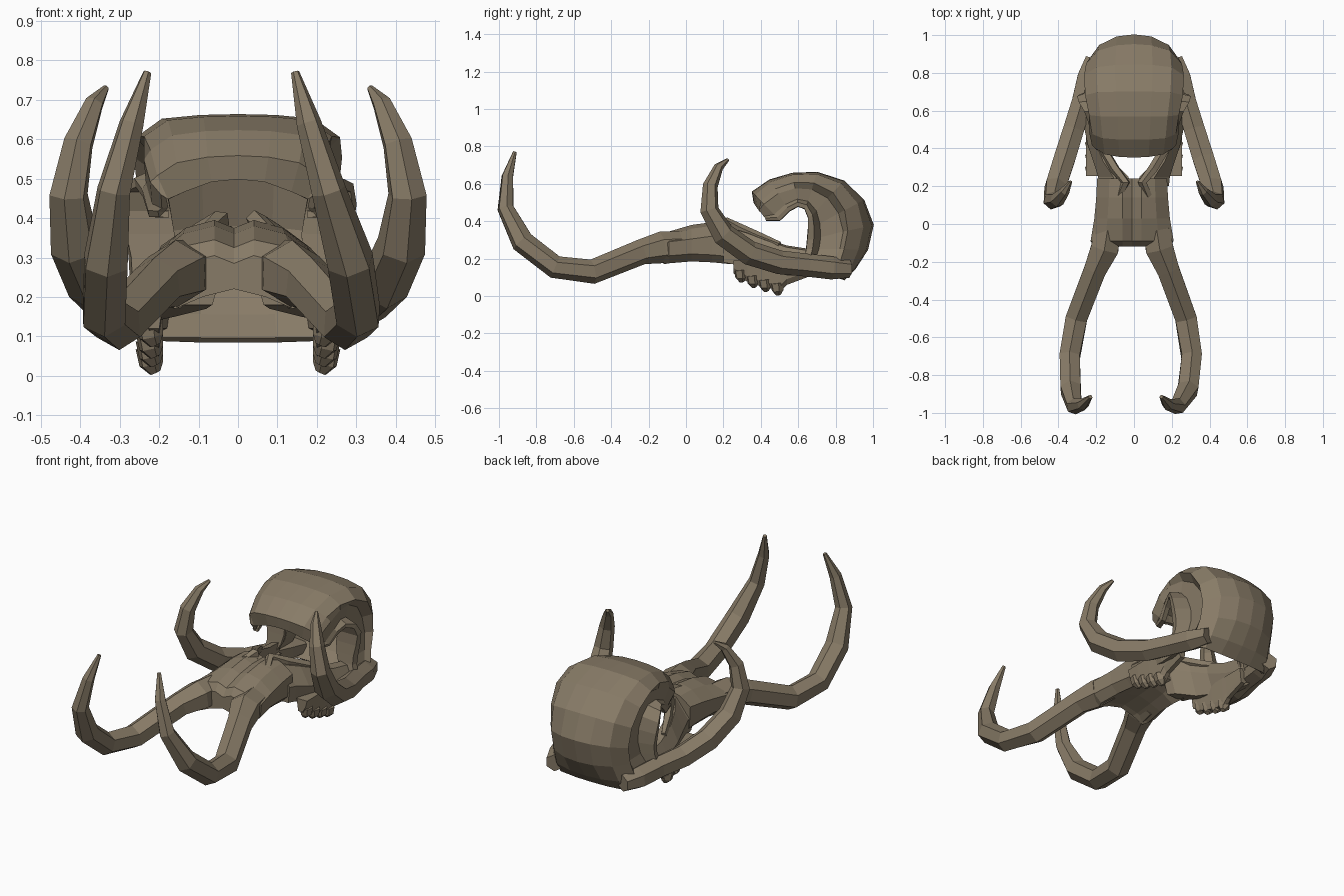
import bpy, bmesh, math
from mathutils import Vector

if "Cube" in bpy.data.objects:
    bpy.data.objects.remove(bpy.data.objects["Cube"])

bone = bpy.data.materials.new("aged bone")
bone.diffuse_color = (0.245, 0.198, 0.135, 1)
bone.use_nodes = True
bone.node_tree.nodes["Principled BSDF"].inputs["Base Color"].default_value = bone.diffuse_color


def make_object(name, rings, closed=True, caps=True, thickness=0):
    """Skin a list of point rings into one flat shaded object."""
    bm = bmesh.new()
    rows = [[bm.verts.new(p) for p in ring] for ring in rings]
    n = len(rows[0])
    for a, b in zip(rows, rows[1:]):
        for i in range(n if closed else n - 1):
            j = (i + 1) % n
            bm.faces.new((a[i], a[j], b[j], b[i]))
    if caps:
        bm.faces.new(rows[0][::-1])
        bm.faces.new(rows[-1])
    bmesh.ops.recalc_face_normals(bm, faces=bm.faces)
    mesh = bpy.data.meshes.new(name)
    bm.to_mesh(mesh)
    bm.free()
    mesh.materials.append(bone)
    ob = bpy.data.objects.new(name, mesh)
    bpy.context.collection.objects.link(ob)
    if thickness:
        mod = ob.modifiers.new("wall", 'SOLIDIFY')
        mod.thickness = thickness
        mod.offset = 0
    return ob


def tube(name, path, sides=6):
    """Tapering faceted horn along (x, y, z, radius) points."""
    pts = [Vector(p[:3]) for p in path]
    rings, up = [], Vector((0, 0, 1))
    for i, p in enumerate(pts):
        t = (pts[min(i + 1, len(pts) - 1)] - pts[max(i - 1, 0)]).normalized()
        up = (up - t * up.dot(t)).normalized()
        side = t.cross(up)
        r = path[i][3] * 1.06
        rings.append([p + r * (math.cos(a) * side + math.sin(a) * up)
                      for a in (2 * math.pi * (k + .5) / sides for k in range(sides))])
    return make_object(name, rings)


# Cranium: hollow C-shaped shell
# outer y,z, inner y,z, half width, side recess, shoulder rounding
stations = [
    (.37, .50, .43, .41, .175, 0, .35), (.36, .555, .50, .41, .20, 0, .12),
    (.45, .615, .55, .46, .215, 0, .08), (.57, .65, .60, .485, .23, .02, .06),
    (.70, .655, .64, .47, .25, .05, .06), (.84, .61, .66, .42, .255, .06, .08),
    (.945, .51, .66, .36, .245, .06, .12), (.995, .38, .655, .30, .235, .05, .16),
    (.965, .25, .65, .25, .235, .04, .16), (.90, .15, .64, .20, .25, .03, .10),
    (.84, .09, .63, .14, .26, 0, .05)]
rings = []
for yo, zo, yi, zi, w, rec, rnd in stations:
    half = [(w * .38, rnd * .2), (w * .76, rnd), (w, rnd + .22), (w + .015 - rec, .44),
            (w + .01 - rec, .82), (w + .02 + rec * .3, .93), (w + .02 + rec * .2, 1),
            (w - rec * 1.4, 1)]
    row = [(x, yo + (yi - yo) * t, zo + (zi - zo) * t) for x, t in half]
    rings.append([(-x, y, z) for x, y, z in row[::-1]] + [(0, yo, zo)] + row)
make_object("cranium", rings, closed=False, caps=False, thickness=.018)

# Snout: arched loft; y, half width, ridge z, shoulder z, bottom z, arch z
rings = []
for y, w, zr, zs, zb, za in [(-.12, .20, .295, .27, .17, .22), (-.09, .22, .335, .29, .175, .225),
                             (.03, .20, .37, .305, .185, .23), (.14, .19, .385, .32, .18, .24),
                             (.24, .185, .385, .33, .17, .26)]:
    half = [(.05, zr + .01), (w * .65, zr - .01), (w, zs), (w * .97, zb + .04),
            (w * .75, zb), (w * .4, za - .02)]
    rings.append([(-.01, y, zr - .01)] + [(x - .01, y, z) for x, z in half] +
                 [(-.01, y, za)] + [(-x - .01, y, z) for x, z in half[::-1]])
make_object("snout", rings)

# Front tusks: y, z, radius, with a slightly different spread left and right
tusk = [(-.03, .265, .075), (-.13, .26, .08), (-.24, .235, .064), (-.5, .13, .062),
        (-.70, .155, .058), (-.875, .29, .058), (-.965, .47, .042), (-.955, .64, .03),
        (-.915, .77, .01)]
spread = {"left": (-.14, -.155, -.205, -.305, -.34, -.335, -.315, -.27, -.23),
          "right": (.12, .135, .18, .275, .305, .285, .23, .18, .145)}
for side, xs in spread.items():
    tube(side + "_front_tusk", [(x,) + p for x, p in zip(xs, tusk)])

for side, s in (("left", -1), ("right", 1)):
    # Cheek horn sweeping from the skull base forward and up
    tube(side + "_cheek_horn", [
        (s * x, y, z, r) for x, y, z, r in
        [(.215, .875, .145, .045), (.245, .78, .15, .058), (.275, .65, .165, .058),
         (.32, .50, .18, .06), (.37, .34, .23, .062), (.415, .20, .33, .06),
         (.43, .125, .46, .048), (.405, .13, .59, .038), (.365, .175, .69, .024),
         (.335, .225, .73, .008)]])

    # Upper jaw wall: inner x, outer x, y, bottom z, top z
    rings = []
    for xi, xo, y, zb, zt in [(.015, .185, .20, .18, .38), (.03, .19, .25, .17, .37),
                              (.11, .215, .33, .15, .345), (.155, .245, .42, .14, .31),
                              (.18, .27, .54, .11, .27), (.20, .28, .67, .11, .25)]:
        m = (xi + xo) / 2
        rings.append([(s * xi, y, zt), (s * m, y, zt - .01), (s * xo, y, (zb + zt) / 2 - .01),
                      (s * (xo - .01), y, zb), (s * (xi + .05), y, zb), (s * (xi + .01), y, zt - .06)])
    make_object(side + "_upper_jaw", rings)

    # Nasal ridge curling up behind the snout
    tube(side + "_nasal_ridge", [(s * .09, .12, .355, .02), (s * .045, .22, .395, .024),
                                 (s * .10, .29, .36, .025), (s * .16, .39, .315, .025),
                                 (s * .21, .50, .275, .015)], 5)

    # Tooth root block with a slanting lower edge, leaning inward
    rings = []
    for y, zb in [(.255, .12), (.33, .075), (.42, .045), (.51, .03), (.54, .06), (.66, .105)]:
        rings.append([(s * .19, y, .19), (s * .255, y, .19), (s * .245, y, zb + .03),
                      (s * .225, y, zb), (s * .20, y, zb), (s * .195, y, zb + .03)])
    make_object(side + "_tooth_block", rings)

    # Row of molar cusps
    for k in range(4):
        y, z = .295 + k * .065, .10 - .07 * (k / 3) ** .8
        tube(f"{side}_molar_{k + 1}", [(s * .225, y - .005, z + .04, .034), (s * .22, y, z, .03),
                                       (s * .21, y + .003, z - .022, .014)], 6)
